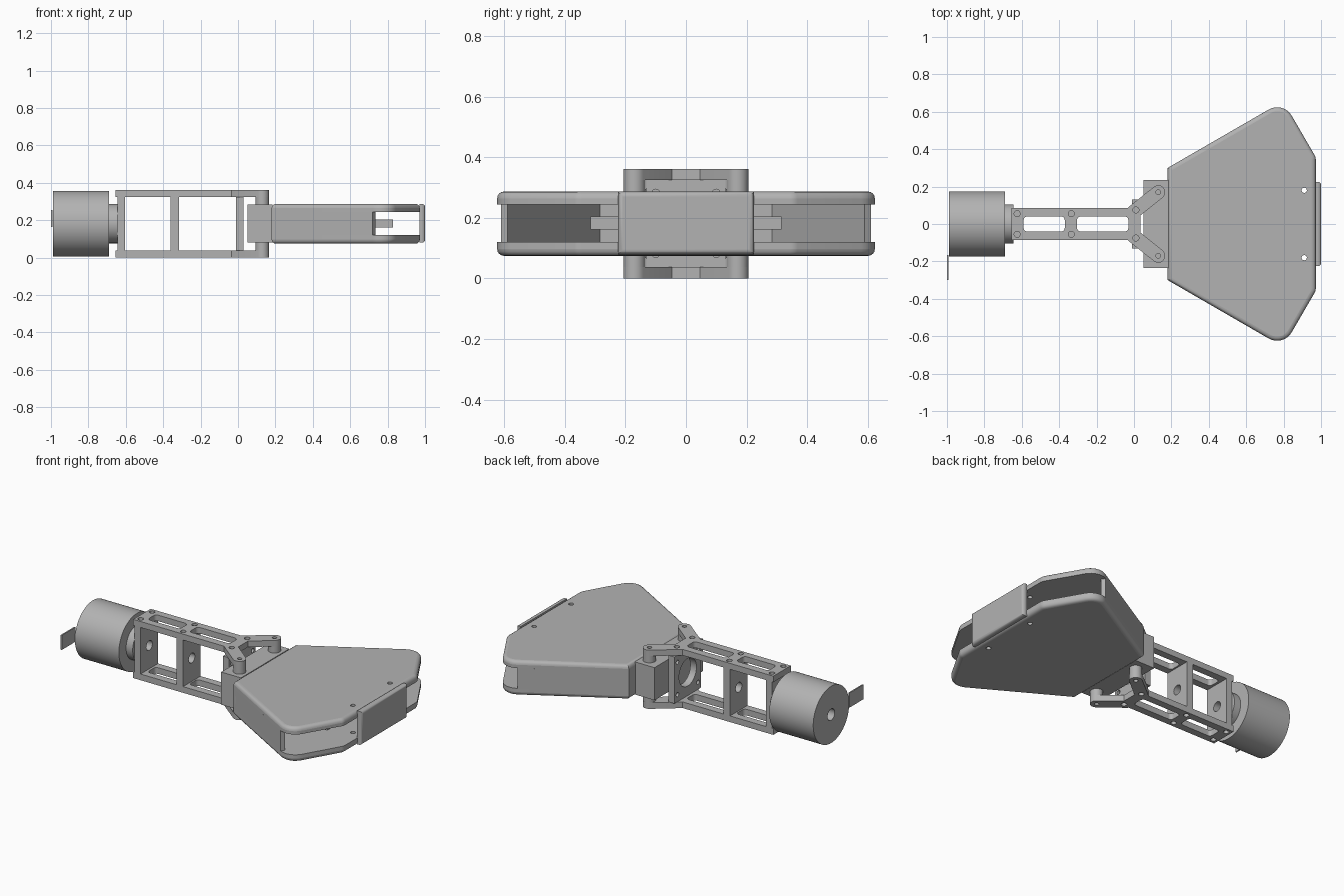
import bpy, bmesh, math
from mathutils import Vector, Matrix

if "Cube" in bpy.data.objects:
    bpy.data.objects.remove(bpy.data.objects["Cube"])

grey = bpy.data.materials.new("machined grey")
grey.use_nodes = True
grey.diffuse_color = (0.45, 0.45, 0.45, 1)
grey.node_tree.nodes["Principled BSDF"].inputs["Base Color"].default_value = grey.diffuse_color
MID = 0.182  # height of the centre line


def circle(x, y, r, n=24):
    return [(x + r * math.cos(2 * math.pi * i / n), y + r * math.sin(2 * math.pi * i / n)) for i in range(n)]


def rect(x0, x1, y0, y1):
    return [(x0, y0), (x1, y0), (x1, y1), (x0, y1)]


def mirrored(half):
    return half + [(x, -y) for x, y in reversed(half)]


def rounded(points, radii, steps=8):
    """Round each corner of a convex polygon with a tangent arc."""
    out = []
    for i, p in enumerate(points):
        p, r = Vector(p), radii[i]
        a = (Vector(points[i - 1]) - p).normalized()
        b = (Vector(points[(i + 1) % len(points)]) - p).normalized()
        if r == 0:
            out.append(tuple(p))
            continue
        half = a.angle(b) / 2
        c = p + (a + b).normalized() * r / math.sin(half)
        s, e = p + a * r / math.tan(half) - c, p + b * r / math.tan(half) - c
        turn = math.atan2(s.x * e.y - s.y * e.x, s.dot(e))
        for k in range(steps + 1):
            out.append(tuple(c + Matrix.Rotation(turn * k / steps, 2) @ s))
    return out


def finish(ob):
    ob.data.materials.clear()
    ob.data.materials.append(grey)
    bpy.ops.object.select_all(action='DESELECT')
    ob.select_set(True)
    bpy.context.view_layer.objects.active = ob
    bpy.ops.object.shade_smooth_by_angle(angle=math.radians(30))
    return ob


def slab(name, loops, lo, hi, axis='z'):
    """Flat part from an outline and hole loops, extruded along an axis."""
    cu = bpy.data.curves.new(name + " profile", 'CURVE')
    cu.dimensions, cu.fill_mode, cu.extrude = '2D', 'BOTH', (hi - lo) / 2
    for loop in loops:
        sp = cu.splines.new('POLY')
        sp.points.add(len(loop) - 1)
        for pt, (u, v) in zip(sp.points, loop):
            pt.co = (u, v, 0, 1)
        sp.use_cyclic_u = True
    tmp = bpy.data.objects.new(name + " profile", cu)
    bpy.context.collection.objects.link(tmp)
    bpy.context.view_layer.update()
    dg = bpy.context.evaluated_depsgraph_get()
    me = bpy.data.meshes.new_from_object(tmp.evaluated_get(dg))
    bpy.data.objects.remove(tmp)
    bm = bmesh.new()
    bm.from_mesh(me)
    bmesh.ops.remove_doubles(bm, verts=bm.verts, dist=1e-5)
    for v in bm.verts:
        u, w, t = v.co
        t += (lo + hi) / 2
        v.co = (t, u, w) if axis == 'x' else (u, w, t)
    bmesh.ops.recalc_face_normals(bm, faces=bm.faces)
    bm.to_mesh(me)
    bm.free()
    ob = bpy.data.objects.new(name, me)
    bpy.context.collection.objects.link(ob)
    return finish(ob)


def soften(ob, width, keep):
    """Round the edges whose two ends both satisfy a rule."""
    bm = bmesh.new()
    bm.from_mesh(ob.data)
    bmesh.ops.dissolve_limit(bm, angle_limit=0.01, verts=bm.verts, edges=bm.edges)
    edges = [e for e in bm.edges if all(keep(v.co) for v in e.verts)]
    bmesh.ops.bevel(bm, geom=edges, offset=width, segments=4, profile=0.5, affect='EDGES')
    bm.to_mesh(ob.data)
    bm.free()
    return finish(ob)


# Motor, collar and ribbon cable
slab("motor", [circle(0, MID, 0.175, 64), circle(0, MID, 0.035)], -0.99, -0.69, 'x')
slab("motor_collar", [circle(0, MID, 0.105, 48), circle(0, MID, 0.03)], -0.69, -0.645, 'x')
slab("ribbon_cable", [rect(-0.30, -0.165, 0.165, 0.255)], -1.0, -0.992, 'x')

# Upper and lower forked arm plates
HOLES = [(-0.625, 0.055), (-0.335, 0.055), (0.01, 0.075)]
TIP = (0.13, 0.17)
cap = [(TIP[0] + 0.037 * math.cos(math.radians(a)), TIP[1] + 0.037 * math.sin(math.radians(a)))
       for a in range(128, -53, -15)]
fork = mirrored([(-0.655, 0.085), (-0.035, 0.085), (-0.013, 0.104)] + cap + [(0.035, 0.046)])
windows = [rounded(rect(a, b, -0.04, 0.04), [0.02] * 4) for a, b in ((-0.59, -0.37), (-0.305, -0.03))]
drilled = [circle(x, s * y, 0.016) for x, y in HOLES for s in (1, -1)]
tips = [circle(TIP[0], s * TIP[1], 0.013) for s in (1, -1)]
for tag, lo, hi, post in (("lower", 0.0, 0.038, (0.038, 0.08)), ("upper", 0.325, 0.362, (0.283, 0.325))):
    slab(tag + "_arm_plate", [fork] + windows + drilled + tips, lo, hi)
    for side, s in (("left", 1), ("right", -1)):
        c = (TIP[0], s * TIP[1])
        slab(tag + "_" + side + "_post", [circle(*c, 0.036, 32), circle(*c, 0.013)], *post)

# Cross blocks between the arm plates
for name, x0, x1 in (("end_block", -0.645, -0.605), ("middle_block", -0.36, -0.315)):
    slab(name, [rect(-0.085, 0.085, 0.038, 0.325), circle(0, MID, 0.03)], x0, x1, 'x')
bolts = [circle(sy * 0.1, MID + sz * 0.1, 0.013, 16) for sy in (1, -1) for sz in (1, -1)]
slab("flange", [rect(-0.13, 0.13, 0.038, 0.325), circle(0, MID, 0.085, 40)] + bolts, -0.012, 0.03, 'x')

# Hub joining the arm to the hollow hand
slab("hub", [rect(0.05, 0.185, -0.235, 0.235)], 0.082, 0.283)

# Hand cover plates with rounded rims and screw holes
corners = [(0.18, 0.30), (0.798, 0.657), (0.972, 0.357)]
outline = rounded(mirrored(corners), [0, 0.09, 0.05, 0.05, 0.09, 0])
LOW, HIGH = 0.075, 0.287
for tag, lo, hi, rim in (("lower", LOW, 0.12, LOW), ("upper", 0.245, HIGH, HIGH)):
    cover = slab(tag + "_hand_cover", [outline], lo, hi)
    soften(cover, 0.022, lambda p: abs(p.z - rim) < 1e-4)
    cutter = slab(tag + "_screw_cutter", [circle(0.91, 0.18, 0.014)], lo - 0.02, hi + 0.02)
    other = slab(tag + "_screw_cutter_right", [circle(0.91, -0.18, 0.014)], lo - 0.02, hi + 0.02)
    for c in (cutter, other):
        mod = cover.modifiers.new("screw hole", 'BOOLEAN')
        mod.object, mod.solver = c, 'EXACT'
        bpy.context.view_layer.objects.active = cover
        bpy.ops.object.modifier_apply(modifier=mod.name)
        bpy.data.objects.remove(c)
    finish(cover)

# Hand walls: two slanted sides and the back, open at the outer corners
for side, s in (("left", 1), ("right", -1)):
    wall = [(0.18, 0.30), (0.72, 0.612), (0.735, 0.59), (0.205, 0.284), (0.205, 0.22), (0.18, 0.22)]
    slab(side + "_hand_wall", [[(x, s * y) for x, y in wall]], 0.12, 0.245)
slab("hand_back_wall", [rect(0.18, 0.205, -0.22, 0.22)], 0.12, 0.245)

# Inner web and the front cap
slab("inner_web", [rect(0.205, 0.83, -0.315, 0.315)], 0.162, 0.205)
front_cap = slab("front_cap", [rect(-0.225, 0.225, 0.08, 0.287)], 0.97, 1.0, 'x')
soften(front_cap, 0.016, lambda p: p.x > 0.99)
